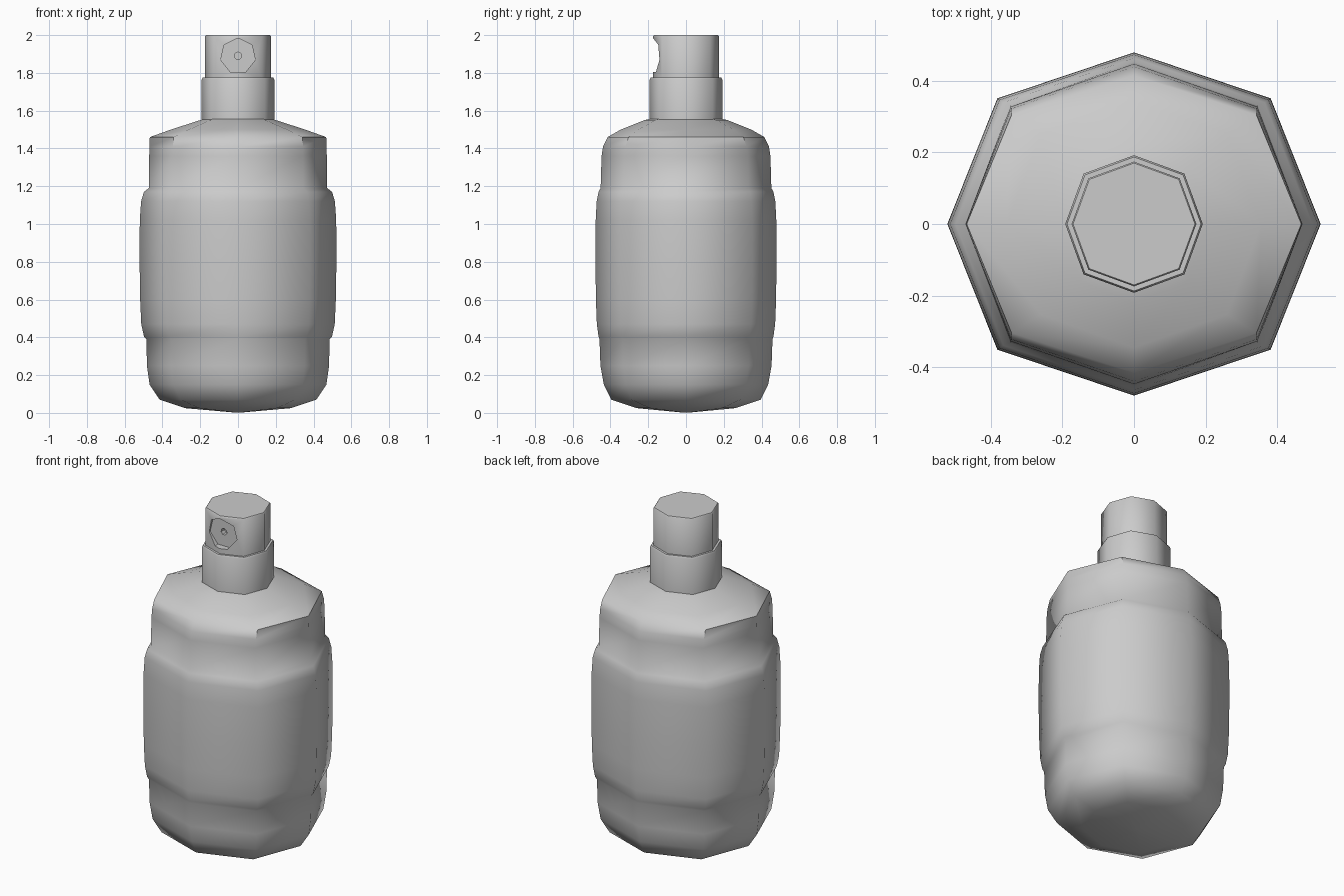
import bpy, bmesh
from math import pi, radians, sin, cos

if "Cube" in bpy.data.objects:
    bpy.data.objects.remove(bpy.data.objects["Cube"])

# Eight-sided outline, slightly fuller on the diagonals
K = 0.732
OCT = [(1, 0), (K, K), (0, 1), (-K, K), (-1, 0), (-K, -K), (0, -1), (K, -K)]


def smooth(ob, angle=50):
    bpy.ops.object.select_all(action='DESELECT')
    bpy.context.view_layer.objects.active = ob
    ob.select_set(True)
    bpy.ops.object.shade_smooth_by_angle(angle=radians(angle))


def make(name, bm):
    bmesh.ops.recalc_face_normals(bm, faces=bm.faces)
    me = bpy.data.meshes.new(name)
    bm.to_mesh(me)
    bm.free()
    ob = bpy.data.objects.new(name, me)
    bpy.context.collection.objects.link(ob)
    return ob


def loft(name, rings):
    """Stack of octagons given as (z, x radius, y radius), capped at both ends."""
    bm = bmesh.new()
    loops = [[bm.verts.new((x * rx, y * ry, z)) for x, y in OCT] for z, rx, ry in rings]
    for a, b in zip(loops, loops[1:]):
        for i in range(8):
            j = (i + 1) % 8
            bm.faces.new((a[i], a[j], b[j], b[i]))
    bm.faces.new(loops[0][::-1])
    bm.faces.new(loops[-1])
    return make(name, bm)


def cutter(name, radius, depth_y, z):
    """Seven-sided prism running along y, with one corner pointing up."""
    bm = bmesh.new()
    pts = [(radius * sin(2 * pi * i / 7), z + radius * cos(2 * pi * i / 7)) for i in range(7)]
    a = [bm.verts.new((x, -0.3, h)) for x, h in pts]
    b = [bm.verts.new((x, depth_y, h)) for x, h in pts]
    bm.faces.new(a)
    bm.faces.new(b[::-1])
    for i in range(7):
        j = (i + 1) % 7
        bm.faces.new((a[i], a[j], b[j], b[i]))
    ob = make(name, bm)
    ob.hide_render = True
    return ob


# Bottle with rounded base, raised middle band and sloping shoulder
bottle = loft("bottle", [
    (0.003, 0.03, 0.03), (0.025, 0.28, 0.26), (0.07, 0.415, 0.395),
    (0.15, 0.468, 0.435), (0.25, 0.482, 0.453), (0.39, 0.485, 0.458),
    (0.405, 0.498, 0.463), (0.47, 0.512, 0.472), (0.60, 0.518, 0.477),
    (0.80, 0.521, 0.479), (1.02, 0.520, 0.478), (1.12, 0.513, 0.473),
    (1.17, 0.498, 0.463), (1.19, 0.472, 0.452), (1.36, 0.470, 0.447),
    (1.41, 0.469, 0.439), (1.46, 0.467, 0.415), (1.50, 0.355, 0.345),
    (1.55, 0.20, 0.22), (1.565, 0.15, 0.15)])
smooth(bottle)

# Neck collar
collar = loft("neck_collar", [(1.54, 0.192, 0.192), (1.765, 0.192, 0.192),
                              (1.775, 0.187, 0.187), (1.775, 0.15, 0.15)])
smooth(collar)

# Spray head with nozzle recess and spray hole
head = loft("spray_head", [(1.76, 0.174, 0.174), (1.995, 0.174, 0.174), (2.0, 0.170, 0.170)])
for name, radius, depth in (("nozzle_cutter", 0.094, -0.132), ("spray_hole_cutter", 0.02, -0.10)):
    cut = cutter(name, radius, depth, 1.89)
    mod = head.modifiers.new(name, 'BOOLEAN')
    mod.operation = 'DIFFERENCE'
    mod.solver = 'EXACT'
    mod.object = cut
    bpy.context.view_layer.objects.active = head
    bpy.ops.object.modifier_apply(modifier=name)
    bpy.data.objects.remove(cut)
smooth(head)
